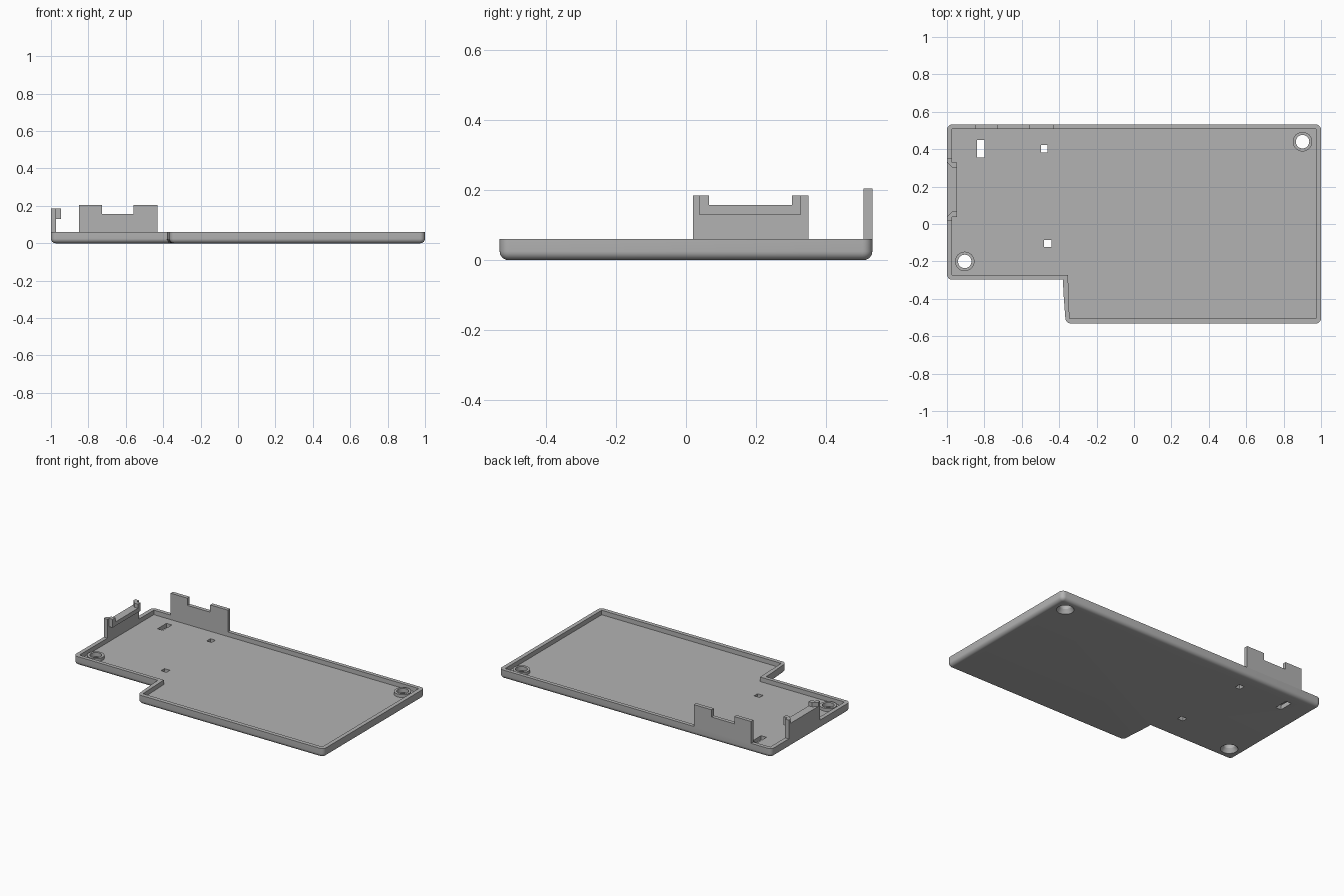
import bpy, bmesh, math

if "Cube" in bpy.data.objects:
    bpy.data.objects.remove(bpy.data.objects["Cube"], do_unlink=True)

RIM_Z, FLOOR_Z, BACK = 0.06, 0.03, 0.532

grey = bpy.data.materials.new("plain grey")
grey.use_nodes = True
grey.diffuse_color = (0.45, 0.45, 0.45, 1)
grey.node_tree.nodes["Principled BSDF"].inputs["Base Color"].default_value = grey.diffuse_color


def finish(name, bm):
    bmesh.ops.recalc_face_normals(bm, faces=bm.faces)
    mesh = bpy.data.meshes.new(name)
    bm.to_mesh(mesh)
    bm.free()
    mesh.materials.append(grey)
    obj = bpy.data.objects.new(name, mesh)
    bpy.context.collection.objects.link(obj)
    return obj


def extruded(points, offset):
    """Closed outline of 3D points pushed along an offset."""
    bm = bmesh.new()
    face = bm.faces.new([bm.verts.new(p) for p in points])
    new = bmesh.ops.extrude_face_region(bm, geom=[face])["geom"]
    bmesh.ops.translate(bm, vec=offset, verts=[v for v in new if isinstance(v, bmesh.types.BMVert)])
    return bm


def slab(name, outline, z0, z1):
    return finish(name, extruded([(x, y, z0) for x, y in outline], (0, 0, z1 - z0)))


def box(name, x0, x1, y0, y1, z0, z1):
    return slab(name, [(x0, y0), (x1, y0), (x1, y1), (x0, y1)], z0, z1)


def cone(name, x, y, z0, z1, r0, r1):
    bm = bmesh.new()
    bmesh.ops.create_cone(bm, cap_ends=True, segments=40, radius1=r0, radius2=r1, depth=z1 - z0)
    bmesh.ops.translate(bm, vec=(x, y, (z0 + z1) / 2), verts=bm.verts)
    return finish(name, bm)


def cut(obj, cutter):
    """Subtract the cutter and discard it."""
    mod = obj.modifiers.new("cut", 'BOOLEAN')
    mod.operation, mod.solver, mod.object = 'DIFFERENCE', 'EXACT', cutter
    bpy.context.view_layer.objects.active = obj
    bpy.ops.object.modifier_apply(modifier=mod.name)
    bpy.data.objects.remove(cutter, do_unlink=True)


def smooth(obj):
    bpy.ops.object.select_all(action='DESELECT')
    obj.select_set(True)
    bpy.context.view_layer.objects.active = obj
    bpy.ops.object.shade_smooth_by_angle(angle=math.radians(30))


# Tray body: stepped outline, rounded corners and rounded lower edge
outer = [(-1, BACK), (-1, -0.298), (-0.38, -0.298), (-0.377, -0.37), (-0.365, -BACK), (1, -BACK), (1, BACK)]
inner = [(-0.973, 0.507), (-0.973, -0.273), (-0.353, -0.273), (-0.345, -0.505), (0.973, -0.505), (0.973, 0.507)]
bm = extruded([(x, y, 0) for x, y in outer], (0, 0, RIM_Z))
corners = [e for e in bm.edges if abs(e.verts[0].co.z - e.verts[1].co.z) > 0.01
           and not -0.4 < e.verts[0].co.x < -0.37]
bmesh.ops.bevel(bm, geom=corners, offset=0.028, segments=6, profile=0.5, affect='EDGES')
lower = [e for e in bm.edges if all(v.co.z < 0.001 for v in e.verts)]
bmesh.ops.bevel(bm, geom=lower, offset=0.025, segments=6, profile=0.5, affect='EDGES')
tray = finish("tray", bm)
cut(tray, slab("pocket_cutter", inner, FLOOR_Z, 0.1))

# Small rectangular openings in the floor
for x, y, w, d in [(-0.82, 0.402, 0.04, 0.095), (-0.48, 0.402, 0.036, 0.04), (-0.46, -0.104, 0.04, 0.036)]:
    cut(tray, box("slot_cutter", x - w / 2, x + w / 2, y - d / 2, y + d / 2, -0.1, 0.1))

# Countersunk screw holes with raised bosses
for side, x, y in [("left", 0.901, 0.44), ("right", -0.905, -0.2)]:
    boss = cone("screw_boss_" + side, x, y, FLOOR_Z - 0.001, 0.05, 0.052, 0.052)
    cut(tray, cone("sink_cutter", x, y, -0.002, 0.026, 0.054, 0.036))
    for part in (tray, boss):
        cut(part, cone("hole_cutter", x, y, -0.1, 0.1, 0.036, 0.036))
    smooth(boss)
smooth(tray)

# Notched tab standing on the back rim
tab = [(-0.85, RIM_Z), (-0.43, RIM_Z), (-0.43, 0.205), (-0.56, 0.205),
       (-0.56, 0.157), (-0.727, 0.157), (-0.727, 0.205), (-0.85, 0.205)]
finish("back_tab", extruded([(x, 0.507, z) for x, z in tab], (0, BACK - 0.507, 0)))

# Side tab with an inner lip, sharing one outward-flared notch
side_tab = box("side_tab", -1, -0.973, 0.02, 0.35, RIM_Z, 0.185)
lip = box("side_tab_lip", -0.974, -0.947, 0.037, 0.328, 0.13, 0.185)
flare = [(-1.01, 0.03), (-0.973, 0.066), (-0.9, 0.066), (-0.9, 0.302), (-0.973, 0.302), (-1.01, 0.343)]
for part in (side_tab, lip):
    cut(part, slab("notch_cutter", flare, 0.157, 0.3))
